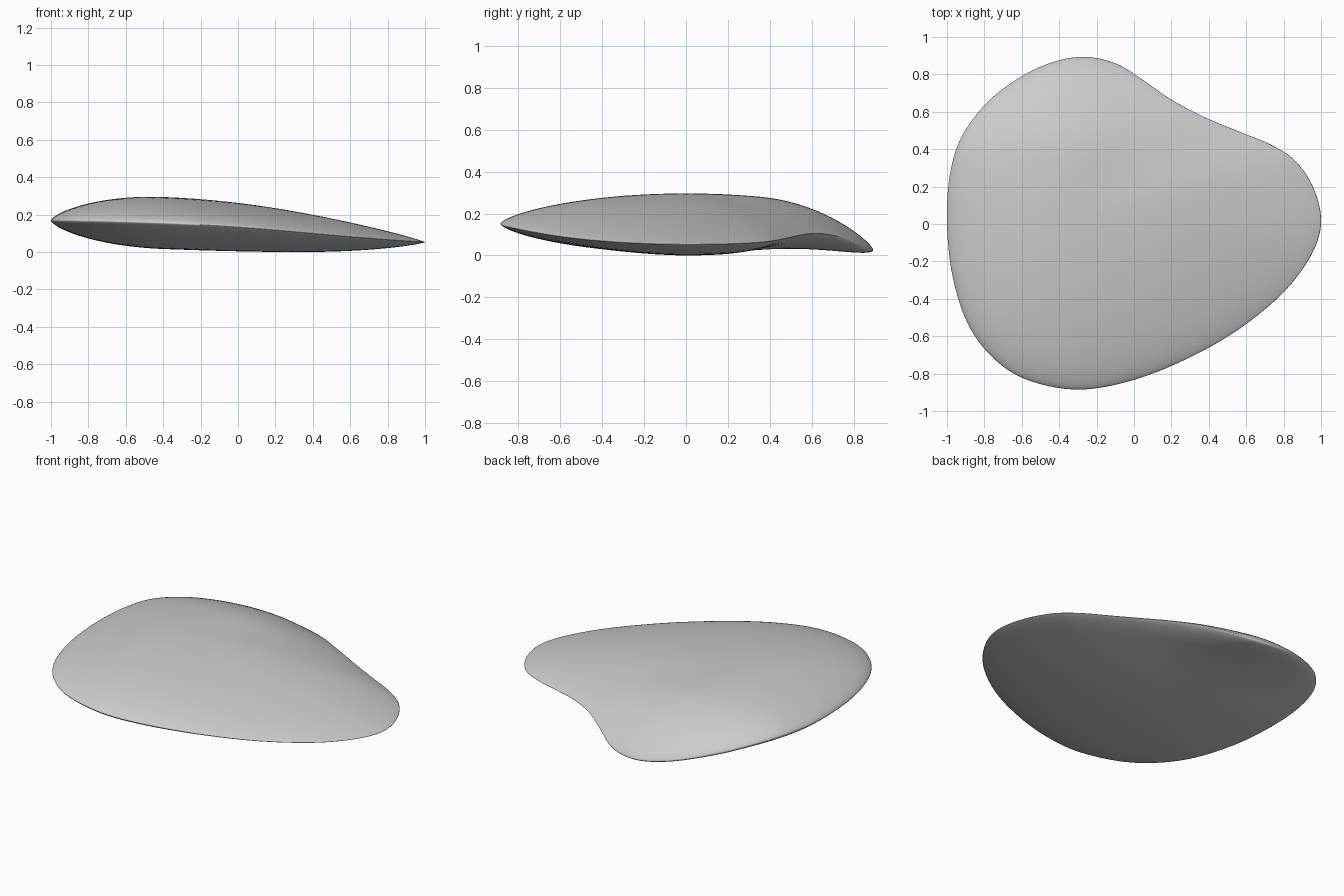
import bpy, bmesh, math
from mathutils import Vector

if "Cube" in bpy.data.objects:
    bpy.data.objects.remove(bpy.data.objects["Cube"])

# Plan outline of the pebble, counter-clockwise from the right tip
OUTLINE = [(1, 0), (.965, .18), (.87, .33), (.74, .42), (.56, .495), (.38, .57), (.2, .665),
           (.04, .775), (-.09, .855), (-.25, .893), (-.42, .87), (-.6, .79), (-.78, .655),
           (-.92, .47), (-.985, .26), (-1, 0), (-.97, -.28), (-.89, -.53), (-.76, -.71),
           (-.58, -.83), (-.32, -.885), (-.06, -.85), (.22, -.75), (.52, -.59), (.78, -.385),
           (.94, -.18)]
CENTRE = Vector((-.4, 0))
STEPS, RINGS = 6, 26


def smooth_loop(points, steps):
    """Closed Catmull-Rom curve through the points."""
    pts, out = [Vector(p) for p in points], []
    n = len(pts)
    for i in range(n):
        a, b, c, d = (pts[(i + k) % n] for k in (-1, 0, 1, 2))
        for j in range(steps):
            t = j / steps
            out.append(.5 * (2 * b + (c - a) * t + (2 * a - 5 * b + 4 * c - d) * t * t
                             + (3 * b - a - 3 * c + d) * t ** 3))
    return out


def mid_height(x, y):
    """Middle surface: slopes down to the right, with a drooping back lobe."""
    fade = min(max((.45 - x) / .6, 0), 1)
    fade = fade * fade * (3 - 2 * fade)
    droop = .42 * max(0, y - .35) ** 2 * fade
    return .11 - .063 * math.tanh(1.3 * (x - .3)) - .012 * max(0, x) ** 2 - droop


def half_thickness(s, direction):
    q = .68 + .17 * max(0, direction.x) ** 2 - .05 * max(0, direction.y) ** 2
    return .139 * max(0, 1 - s * s) ** q


# Lens-shaped body: matching rings above and below the middle surface
rim = smooth_loop(OUTLINE, STEPS)
n = len(rim)
bm = bmesh.new()


def ring(s, side):
    verts = []
    for p in rim:
        q = CENTRE + (p - CENTRE) * s
        h = half_thickness(s, (p - CENTRE).normalized())
        verts.append(bm.verts.new((q.x, q.y, mid_height(q.x, q.y) + side * h)))
    return verts


edge = ring(1, 0)
for side in (1, -1):
    outer = edge
    for k in range(RINGS - 1, 0, -1):
        inner = ring(math.sin(k / RINGS * math.pi / 2), side)
        for i in range(n):
            j = (i + 1) % n
            bm.faces.new((outer[i], outer[j], inner[j], inner[i]))
        outer = inner
    tip = bm.verts.new((CENTRE.x, CENTRE.y, mid_height(*CENTRE) + side * .139))
    for i in range(n):
        bm.faces.new((outer[i], outer[(i + 1) % n], tip))
bmesh.ops.recalc_face_normals(bm, faces=bm.faces)

# Rest on the ground
low = min(v.co.z for v in bm.verts)
for v in bm.verts:
    v.co.z -= low

mesh = bpy.data.meshes.new("pebble_body")
bm.to_mesh(mesh)
bm.free()
mesh.polygons.foreach_set("use_smooth", [True] * len(mesh.polygons))
body = bpy.data.objects.new("pebble_body", mesh)
bpy.context.collection.objects.link(body)
